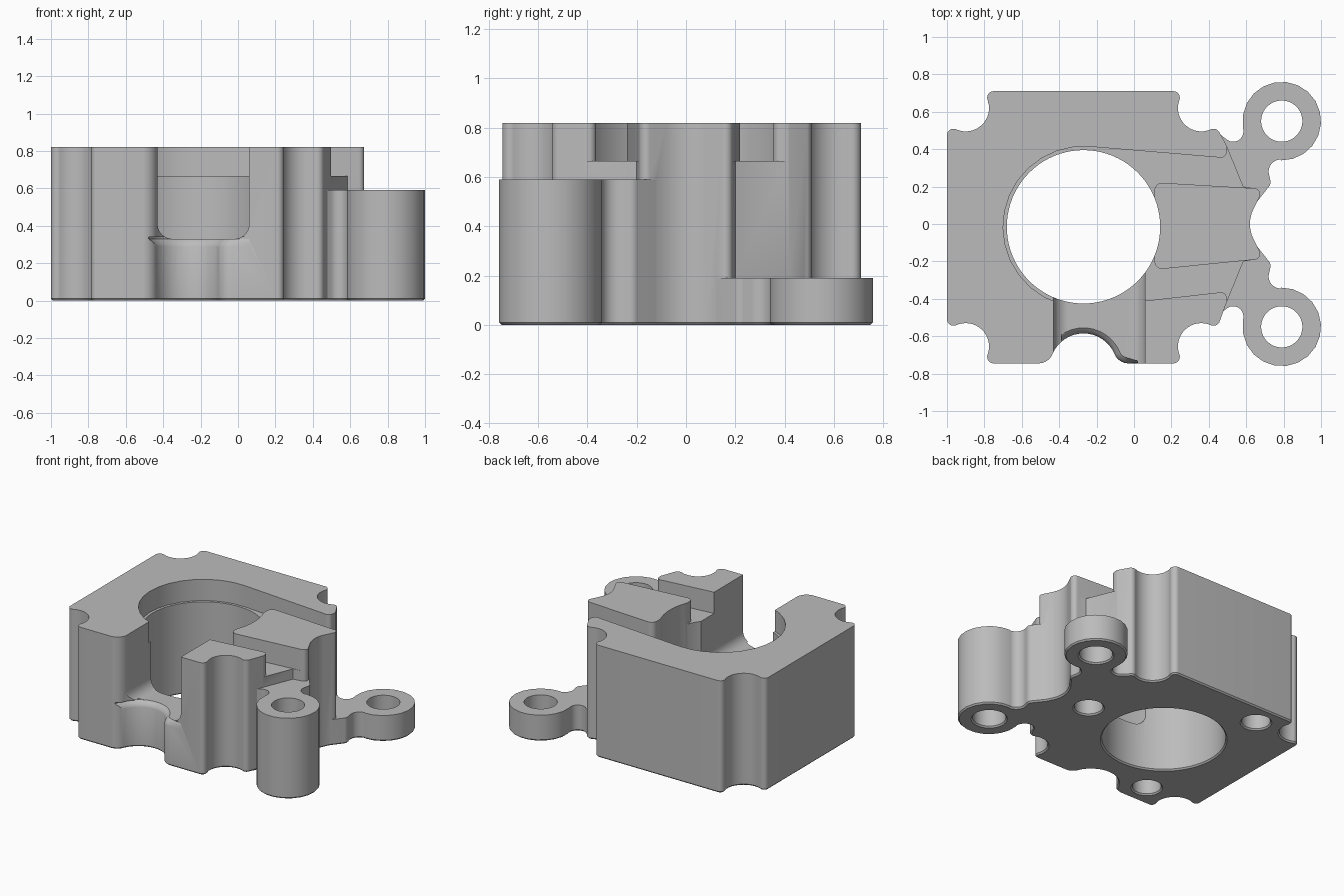
import bpy, bmesh, math
from mathutils import Matrix

old = bpy.data.objects.get("Cube")
if old:
    bpy.data.objects.remove(old, do_unlink=True)

grey = bpy.data.materials.new("plain grey")
grey.use_nodes = True
grey.diffuse_color = (0.5, 0.5, 0.5, 1)
grey.node_tree.nodes["Principled BSDF"].inputs["Base Color"].default_value = (0.5, 0.5, 0.5, 1)


def belt(circles, offset=0.0, seg=16):
    """Outline running tangent from circle to circle: r > 0 convex, r < 0 concave, 0 a corner."""
    rings = [(x, y, r + offset if r else 0.0) for x, y, r in circles]
    n = len(rings)
    if n == 1:
        x, y, r = rings[0]
        return [(x + r * math.cos(a), y + r * math.sin(a))
                for a in (math.tau * i / (seg * 5) for i in range(seg * 5))]
    normals = []
    for i in range(n):
        (x0, y0, r0), (x1, y1, r1) = rings[i], rings[(i + 1) % n]
        ratio = (r0 - r1) / math.hypot(x1 - x0, y1 - y0)
        normals.append(math.atan2(y1 - y0, x1 - x0) - math.acos(max(-1, min(1, ratio))))
    pts = []
    for i, (x, y, r) in enumerate(rings):
        if r == 0:
            pts.append((x, y))
            continue
        sign = 1 if r > 0 else -1
        sweep = (sign * (normals[i] - normals[i - 1])) % math.tau
        if sweep > 6:
            sweep = 0
        for k in range(seg + 1):
            a = normals[i - 1] + sign * sweep * k / seg
            pts.append((x + r * math.cos(a), y + r * math.sin(a)))
    return pts


def prism(name, circles, layers, turn=None):
    """Stack the outline through (z, offset) layers."""
    bm = bmesh.new()
    loops = [[bm.verts.new((x, y, z)) for x, y in belt(circles, off)] for z, off in layers]
    n = len(loops[0])
    bm.faces.new(loops[0][::-1])
    bm.faces.new(loops[-1])
    for low, high in zip(loops, loops[1:]):
        for i in range(n):
            j = (i + 1) % n
            bm.faces.new((low[i], low[j], high[j], high[i]))
    bmesh.ops.remove_doubles(bm, verts=bm.verts, dist=0.0004)
    if turn:
        bmesh.ops.transform(bm, matrix=turn, verts=bm.verts)
    bmesh.ops.recalc_face_normals(bm, faces=bm.faces)
    mesh = bpy.data.meshes.new(name)
    bm.to_mesh(mesh)
    bm.free()
    mesh.materials.append(grey)
    obj = bpy.data.objects.new(name, mesh)
    bpy.context.collection.objects.link(obj)
    return obj


def combine(target, tool, operation="DIFFERENCE"):
    mod = target.modifiers.new("combine", "BOOLEAN")
    mod.operation, mod.object, mod.solver = operation, tool, "EXACT"
    bpy.context.view_layer.objects.active = target
    bpy.ops.object.modifier_apply(modifier=mod.name)
    bpy.data.objects.remove(tool, do_unlink=True)


def solid(top):
    return [(0, -0.01), (0.01, 0), (top, 0)]


def hole(top):
    return [(-0.01, 0.02), (0.01, 0), (top, 0)]


# Main block with scalloped corners
body = prism("housing", [
    (-0.965, -0.509, 0.035), (-0.9, -0.655, -0.125), (-0.75, -0.71, 0.035),
    (-0.51, -0.665, 0.08), (-0.27, -0.765, -0.18), (-0.03, -0.665, 0.08),
    (0.21, -0.71, 0.035), (0.36, -0.655, -0.125), (0.425, -0.509, 0.035),
    (0.495, -0.42, 0), (0.585, -0.2, 0), (0.645, -0.16, 0.03),
    (0.8, 0, -0.18),
    (0.645, 0.16, 0.03), (0.585, 0.2, 0), (0.495, 0.42, 0),
    (0.425, 0.474, 0.035), (0.36, 0.62, -0.125), (0.21, 0.675, 0.035),
    (-0.75, 0.675, 0.035), (-0.9, 0.62, -0.125), (-0.965, 0.474, 0.035),
], solid(0.82))

# Mounting ears: low one at the back, tall one at the front
ear = [(0.45, 0.05, 0), (0.6, 0.06, 0), (0.645, 0.135, 0.02), (0.69, 0.225, 0.04),
       (0.785, 0.28, -0.065), (0.79, 0.55, 0.21), (0.53, 0.495, -0.055),
       (0.43, 0.465, 0.03), (0.42, 0.4, 0)]
front_ear = [(x, -y, r) for x, y, r in reversed(ear)]
for outline, height in ((ear, 0.19), (front_ear, 0.59)):
    combine(body, prism("ear", outline, solid(height)), "UNION")

# Counterbore and side channel, leaving the raised middle pad
channel = prism("channel", [
    (-0.27, -0.015, 0.43), (0.465, -0.395, -0.03), (0.52, -0.6, 0), (0.9, -0.6, 0),
    (0.9, 0.6, 0), (0.52, 0.6, 0), (0.465, 0.385, -0.03),
], [(0.665, 0), (1, 0)])
pad = prism("pad", [(0.15, -0.2, 0.04), (1, -0.155, 0), (1, 0.17, 0), (0.15, 0.18, 0.04)],
            [(0.5, 0), (1.2, 0)])
combine(channel, pad)
combine(body, channel)

# Front slot and the rounded lip of its floor
combine(body, prism("slot", [(-0.35, 0.41, 0.08), (-0.02, 0.41, 0.08), (0.06, 1, 0), (-0.43, 1, 0)],
                    [(0.2, 0), (1, 0)], Matrix.Rotation(math.pi / 2, 4, "X")))
combine(body, prism("lip", [(-0.43, -1, 0), (0.06, -1, 0), (0.06, -0.745, 0),
                            (-0.03, -0.665, -0.08), (-0.27, -0.765, 0.18), (-0.43, -0.8, 0)],
                    [(0.285, -0.002), (0.3, 0.004), (0.315, 0.012), (0.33, 0.03), (0.34, 0.03)]))

# Through bore, ear holes and three blind screw holes
combine(body, prism("bore", [(-0.27, -0.015, 0.41)], hole(1)))
for y in (-0.55, 0.55):
    combine(body, prism("ear_hole", [(0.79, y, 0.11)], hole(1)))
for i in range(3):
    a = math.tau * i / 3
    x, y = -0.27 + 0.65 * math.cos(a), -0.015 + 0.65 * math.sin(a)
    combine(body, prism("screw_hole", [(x, y, 0.095)], hole(0.4)))

# Soft shading on the curves
bpy.ops.object.select_all(action="DESELECT")
body.select_set(True)
bpy.context.view_layer.objects.active = body
bpy.ops.object.shade_smooth_by_angle(angle=math.radians(30))
